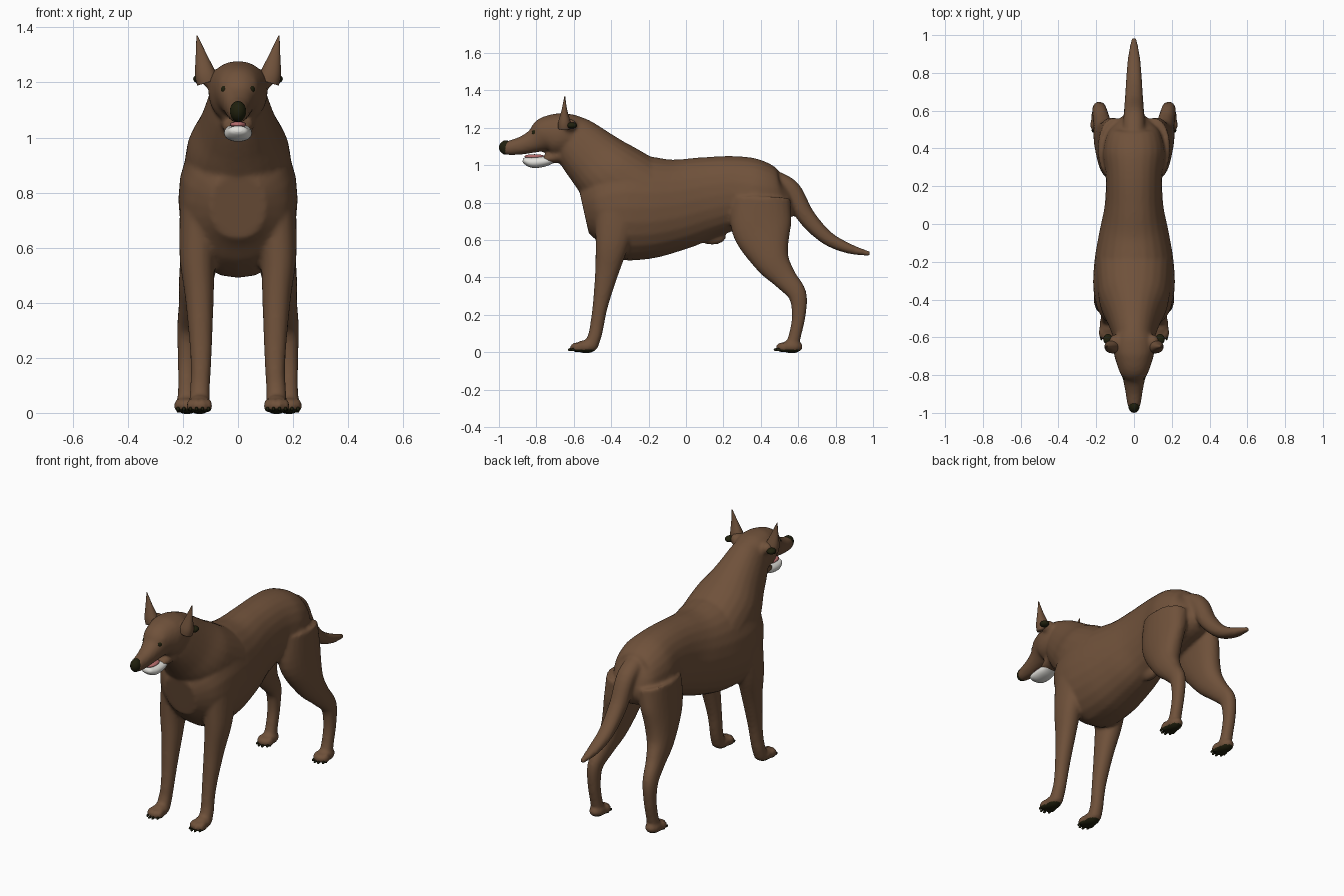
import bpy, bmesh, math
from mathutils import Vector, Matrix

cube = bpy.data.objects.get("Cube")
if cube:
    bpy.data.objects.remove(cube, do_unlink=True)


def material(name, color):
    mat = bpy.data.materials.new(name)
    mat.use_nodes = True
    mat.diffuse_color = (*color, 1)
    mat.node_tree.nodes["Principled BSDF"].inputs["Base Color"].default_value = (*color, 1)
    return mat


fur = material("brown fur", (.16, .083, .043))
dark = material("dark olive skin", (.014, .014, .004))
white = material("white jaw", (.75, .74, .7))
pink = material("pink tongue", (.5, .16, .16))


def smooth_rows(rows, steps):
    """Catmull-Rom interpolation of the section rows."""
    rows = [Vector(r) for r in rows]
    result = []
    for i in range(len(rows) - 1):
        a, b, c = rows[max(i - 1, 0)], rows[i], rows[i + 1]
        d = rows[min(i + 2, len(rows) - 1)]
        for k in range(steps):
            t = k / steps
            result.append((b * 2 + (c - a) * t + (a * 2 - b * 5 + c * 4 - d) * t ** 2
                           + (b * 3 - a - c * 3 + d) * t ** 3) / 2)
    return result + [rows[-1]]


def loft(bm, rows, side=1, steps=5, sides=24, power=.92):
    """Tube through rows of (x, y, z, half width, half depth)."""
    rows = smooth_rows(rows, steps)
    centres = [Vector((r[0] * side, r[1], r[2])) for r in rows]
    rings = []
    for i, row in enumerate(rows):
        along = (centres[min(i + 1, len(rows) - 1)] - centres[max(i - 1, 0)]).normalized()
        across = Vector((1, 0, 0))
        across = (across - along * across.dot(along)).normalized()
        up = along.cross(across)
        ring = []
        for k in range(sides):
            angle = math.tau * k / sides
            c, s = math.cos(angle), math.sin(angle)
            c = math.copysign(abs(c) ** power, c)
            s = math.copysign(abs(s) ** power, s)
            ring.append(bm.verts.new(centres[i] + across * c * row[3] + up * s * row[4]))
        rings.append(ring)
    faces = [bm.faces.new(rings[0]), bm.faces.new(rings[-1])]
    for low, high in zip(rings, rings[1:]):
        for k in range(sides):
            n = (k + 1) % sides
            faces.append(bm.faces.new((low[k], low[n], high[n], high[k])))
    bmesh.ops.recalc_face_normals(bm, faces=faces)


def ball(bm, centre, radii):
    matrix = Matrix.Translation(centre) @ Matrix.Diagonal((*radii, 1))
    bmesh.ops.create_uvsphere(bm, u_segments=16, v_segments=10, radius=1, matrix=matrix)


def finish(bm, name, *mats):
    mesh = bpy.data.meshes.new(name)
    bm.to_mesh(mesh)
    bm.free()
    obj = bpy.data.objects.new(name, mesh)
    bpy.context.collection.objects.link(obj)
    for mat in mats:
        mesh.materials.append(mat)
    mesh.shade_smooth()
    return obj


def ball_object(name, mat, centre, radii):
    bm = bmesh.new()
    ball(bm, centre, radii)
    return finish(bm, name, mat)


# Section rows: x, y, z, half width, half depth
torso = [(0, .56, .85, .05, .08), (0, .5, .83, .13, .14), (0, .38, .84, .165, .19),
         (0, .25, .85, .15, .2), (0, .1, .825, .155, .22), (0, -.05, .79, .185, .245),
         (0, -.2, .775, .21, .275), (0, -.35, .775, .215, .28),
         (0, -.47, .765, .185, .21), (0, -.545, .75, .1, .12)]
neck = [(0, -.25, .85, .2, .2), (0, -.4, .95, .185, .19), (0, -.5, 1.04, .14, .165),
        (0, -.6, 1.135, .105, .135), (0, -.66, 1.17, .09, .1)]
head = [(0, -.53, 1.19, .06, .06), (0, -.6, 1.18, .1, .095), (0, -.68, 1.165, .107, .113),
        (0, -.75, 1.16, .088, .098), (0, -.81, 1.13, .062, .064),
        (0, -.88, 1.105, .047, .048), (0, -.95, 1.092, .036, .038), (0, -.98, 1.09, .024, .028)]
jaw_root = [(0, -.62, 1.07, .07, .05), (0, -.7, 1.045, .06, .035), (0, -.76, 1.03, .045, .02)]
tail = [(0, .45, .92, .06, .06), (0, .56, .87, .056, .052), (0, .64, .73, .05, .048),
        (0, .75, .615, .043, .038), (0, .87, .555, .034, .027), (0, .985, .527, .014, .012)]
front_leg = [(.13, -.36, .78, .08, .13), (.147, -.395, .58, .066, .09),
             (.14, -.425, .42, .052, .062), (.135, -.458, .25, .041, .041),
             (.135, -.475, .15, .036, .037), (.138, -.487, .09, .036, .036),
             (.14, -.51, .03, .038, .038)]
hind_leg = [(.1, .4, .82, .09, .16), (.125, .405, .66, .075, .16), (.15, .455, .5, .064, .1),
            (.167, .525, .4, .048, .066), (.182, .595, .31, .039, .05),
            (.185, .603, .2, .034, .037), (.185, .585, .1, .033, .033),
            (.185, .565, .03, .037, .036)]
paws = [("front", .14, -.545), ("hind", .185, .555)]

# Body, head, legs and tail fused into one skin
bm = bmesh.new()
for part in (torso, neck, head, jaw_root, tail):
    loft(bm, part)
ball(bm, (0, .14, .615), (.03, .075, .04))
for side in (1, -1):
    loft(bm, front_leg, side)
    loft(bm, hind_leg, side)
    ball(bm, (side * .1, -.625, 1.215), (.035, .04, .035))
    ball(bm, (side * .045, -.775, 1.2), (.028, .035, .022))
    for _, x, y in paws:
        ball(bm, (side * x, y + .01, .03), (.044, .06, .036))
        for toe in (-1.5, -.5, .5, 1.5):
            reach = .045 if abs(toe) < 1 else .03
            ball(bm, (side * x + toe * .022, y - reach, .026), (.014, .032, .027))
blank = finish(bm, "body_base", fur)
remesh = blank.modifiers.new("fuse", 'REMESH')
remesh.mode = 'VOXEL'
remesh.voxel_size = .01
relax = blank.modifiers.new("relax", 'SMOOTH')
relax.factor = .5
relax.iterations = 5
graph = bpy.context.evaluated_depsgraph_get()
skin = bpy.data.meshes.new_from_object(blank.evaluated_get(graph))
bpy.data.objects.remove(blank, do_unlink=True)
body = bpy.data.objects.new("body", skin)
bpy.context.collection.objects.link(body)
skin.materials.clear()
skin.materials.append(fur)
skin.materials.append(dark)
skin.shade_smooth()
# Dark soles under the paws
for face in skin.polygons:
    face.material_index = int(face.center.z < .014)

# Nose, lower jaw and tongue
ball_object("nose", dark, (0, -.963, 1.095), (.03, .037, .038))
bm = bmesh.new()
loft(bm, [(0, -.71, 1.03, .04, .018), (0, -.76, 1.02, .05, .028), (0, -.82, 1.015, .048, .029),
          (0, -.86, 1.025, .034, .018), (0, -.872, 1.028, .015, .008)])
finish(bm, "lower_jaw", white)
ball_object("tongue", pink, (0, -.81, 1.047), (.03, .055, .012))

for side, label in ((1, "left"), (-1, "right")):
    ball_object(label + "_eye", dark, (side * .047, -.8, 1.173), (.016, .025, .02))
    # Pointed ear with a dark fold behind it
    bm = bmesh.new()
    loft(bm, [(.11, -.65, 1.2, .04, .035), (.12, -.65, 1.235, .037, .032),
              (.134, -.65, 1.3, .02, .014), (.149, -.648, 1.37, .002, .002)], side)
    finish(bm, label + "_ear", fur)
    ball_object(label + "_ear_fold", dark, (side * .138, -.61, 1.213), (.025, .028, .017))
    # Claws
    for name, x, y in paws:
        bm = bmesh.new()
        for toe in (-1.5, -.5, .5, 1.5):
            reach = .074 if abs(toe) < 1 else .059
            ball(bm, (side * x + toe * .022, y - reach, .014), (.006, .012, .008))
        finish(bm, label + "_" + name + "_claws", dark)
